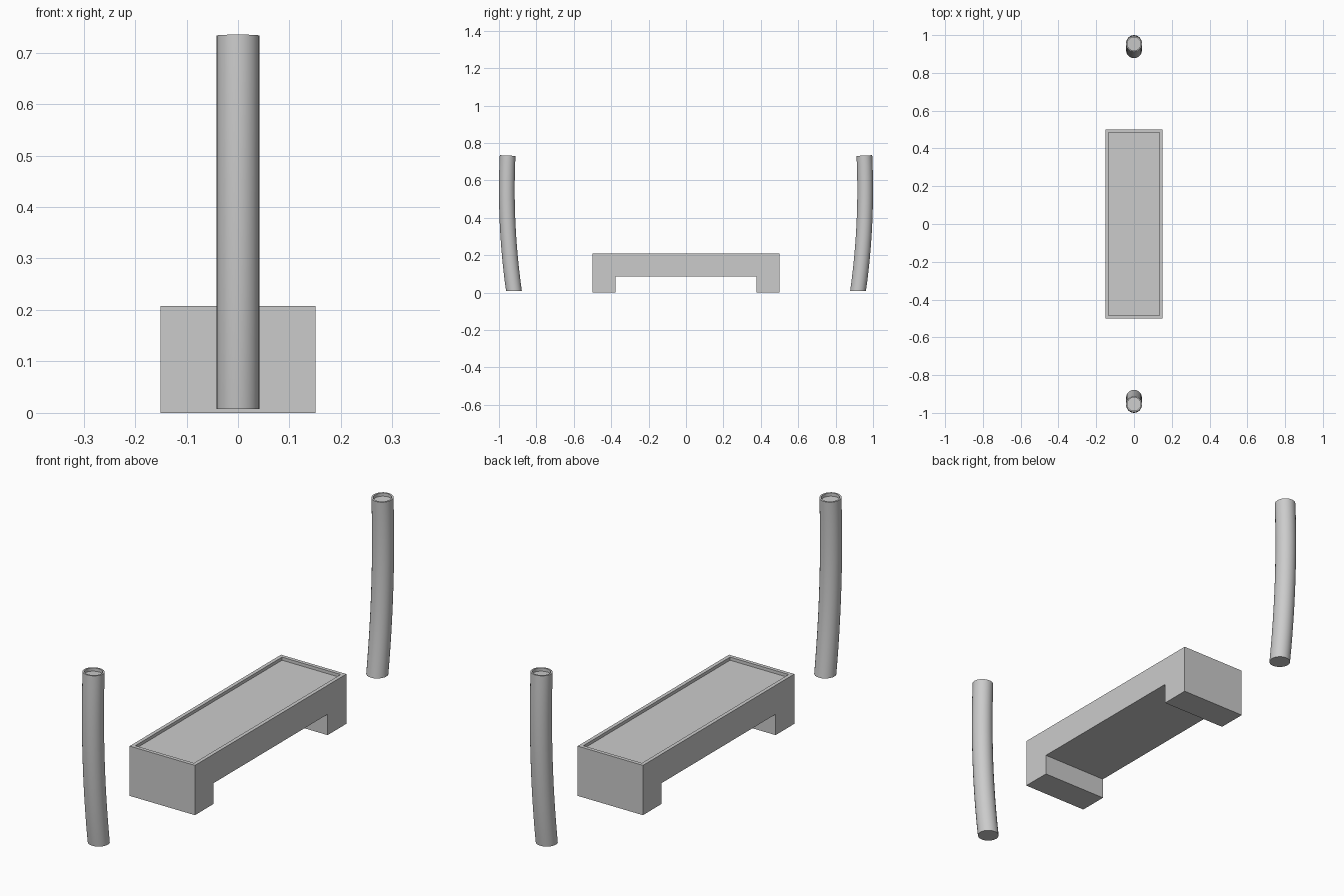
import bpy, bmesh, math

if "Cube" in bpy.data.objects:
    bpy.data.objects.remove(bpy.data.objects["Cube"])

def finish(bm, name, smooth=False):
    bmesh.ops.recalc_face_normals(bm, faces=bm.faces)
    me = bpy.data.meshes.new(name)
    bm.to_mesh(me)
    bm.free()
    ob = bpy.data.objects.new(name, me)
    bpy.context.collection.objects.link(ob)
    if smooth:
        bpy.ops.object.select_all(action='DESELECT')
        ob.select_set(True)
        bpy.context.view_layer.objects.active = ob
        bpy.ops.object.shade_smooth_by_angle(angle=math.radians(35))
    return ob

# Bench: bridge profile extruded across x, with a sunken seat panel
def bench(width=0.302, height=0.208, under=0.087, leg=0.376, rim=0.022, depth=0.013):
    bm = bmesh.new()
    profile = [(-0.5, 0), (-leg, 0), (-leg, under), (leg, under),
               (leg, 0), (0.5, 0), (0.5, height), (-0.5, height)]
    face = bm.faces.new([bm.verts.new((-width / 2, y, z)) for y, z in profile])
    ext = bmesh.ops.extrude_face_region(bm, geom=[face])
    moved = [g for g in ext['geom'] if isinstance(g, bmesh.types.BMVert)]
    bmesh.ops.translate(bm, verts=moved, vec=(width, 0, 0))
    bmesh.ops.recalc_face_normals(bm, faces=bm.faces)
    top = max(bm.faces, key=lambda f: f.calc_center_median().z)
    bmesh.ops.inset_region(bm, faces=[top], thickness=rim)
    ext = bmesh.ops.extrude_discrete_faces(bm, faces=[top])
    bmesh.ops.translate(bm, verts=ext['faces'][0].verts, vec=(0, 0, -depth))
    return finish(bm, "bench")

# Post: round section swept along a gentle arc, with a shallow cup in the top
def post(name, side, radius=0.042, sides=24, steps=12):
    z0, z1, zc, k = 0.008, 0.733, 0.55, 0.13
    bm = bmesh.new()

    def ring(y, z, r, tilt):
        out = []
        for i in range(sides):
            a = 2 * math.pi * i / sides
            s = r * math.sin(a)
            out.append(bm.verts.new((r * math.cos(a),
                                     side * (y + s * math.cos(tilt)),
                                     z - s * math.sin(tilt))))
        return out

    rings = []
    for i in range(steps + 1):
        z = z0 + (z1 - z0) * i / steps
        tilt = math.atan(-2 * k * (z - zc)) if i else 0
        rings.append(ring(0.958 - k * (z - zc) ** 2, z, radius, tilt))
    y_top = 0.958 - k * (z1 - zc) ** 2
    rings.append(ring(y_top, z1, radius * 0.83, tilt))
    rings.append(ring(y_top, z1 - 0.013, radius * 0.83, tilt))
    for a, b in zip(rings, rings[1:]):
        for i in range(sides):
            j = (i + 1) % sides
            bm.faces.new((a[i], a[j], b[j], b[i]))
    bm.faces.new(rings[0])
    bm.faces.new(rings[-1])
    return finish(bm, name, True)

bench()
post("front_post", -1)
post("back_post", 1)
